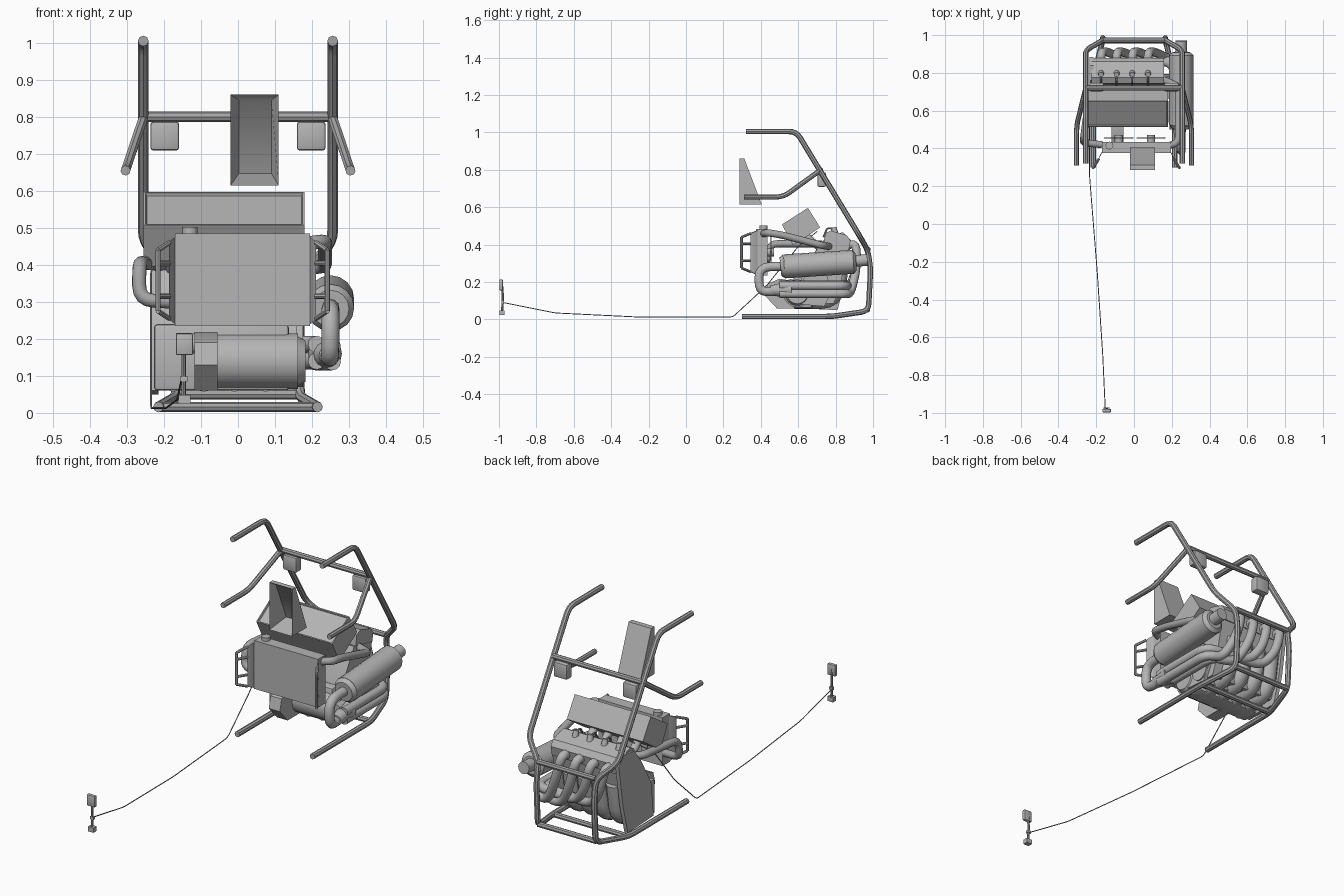
import bpy, bmesh, math
from mathutils import Vector, Matrix

if "Cube" in bpy.data.objects:
    bpy.data.objects.remove(bpy.data.objects["Cube"])

parts = []


def material(name, v):
    m = bpy.data.materials.new(name)
    m.use_nodes = True
    m.diffuse_color = (v, v, v, 1)
    m.node_tree.nodes["Principled BSDF"].inputs["Base Color"].default_value = (v, v, v, 1)
    return m


BODY = material("engine grey", 0.46)
FRAME = material("frame grey", 0.37)


def add_mesh(name, me, mat):
    me.materials.clear()
    me.materials.append(mat)
    ob = bpy.data.objects.new(name, me)
    bpy.context.collection.objects.link(ob)
    parts.append(ob)
    return ob


def from_bm(name, bm, mat=BODY):
    bmesh.ops.recalc_face_normals(bm, faces=bm.faces)
    me = bpy.data.meshes.new(name)
    bm.to_mesh(me)
    bm.free()
    return add_mesh(name, me, mat)


def box(name, centre, size, mat=BODY, bevel=0.0):
    bm = bmesh.new()
    bmesh.ops.create_cube(bm, size=1, matrix=Matrix.Translation(centre) @ Matrix.Diagonal((*size, 1)))
    if bevel:
        bmesh.ops.bevel(bm, geom=bm.edges[:], offset=bevel, segments=2, affect='EDGES', profile=0.5)
    return from_bm(name, bm, mat)


def slab(name, corners, push):
    """Flat outline pushed along a vector."""
    bm = bmesh.new()
    f = bm.faces.new([bm.verts.new(c) for c in corners])
    new = bmesh.ops.extrude_face_region(bm, geom=[f])["geom"]
    bmesh.ops.translate(bm, verts=[v for v in new if isinstance(v, bmesh.types.BMVert)], vec=push)
    return from_bm(name, bm)


def prism(name, profile, x0, x1):
    """Side profile (y, z) pulled along x."""
    return slab(name, [(x0, y, z) for y, z in profile], (x1 - x0, 0, 0))


def cylinder(name, a, b, r1, r2=None, sides=16, mat=BODY):
    a, b = Vector(a), Vector(b)
    turn = (b - a).to_track_quat('Z', 'Y').to_matrix().to_4x4()
    bm = bmesh.new()
    bmesh.ops.create_cone(bm, cap_ends=True, segments=sides, radius1=r1, radius2=r2 or r1,
                          depth=(b - a).length, matrix=Matrix.Translation((a + b) / 2) @ turn)
    return from_bm(name, bm, mat)


def rounded(points, reach):
    """Replace each inner corner of a path by a short arc."""
    p = [Vector(q) for q in points]
    out = [p[0]]
    for a, c, b in zip(p, p[1:], p[2:]):
        s = c + (a - c).normalized() * min(reach, (a - c).length * 0.45)
        e = c + (b - c).normalized() * min(reach, (b - c).length * 0.45)
        for i in range(5):
            t = i / 4
            out.append(s * (1 - t) ** 2 + c * 2 * t * (1 - t) + e * t * t)
    return out + [p[-1]]


def tube(name, points, r, mat=BODY, reach=0.04, sides=12):
    cu = bpy.data.curves.new(name, 'CURVE')
    cu.dimensions = '3D'
    cu.bevel_depth = r
    cu.bevel_resolution = (sides - 4) // 2
    cu.use_fill_caps = True
    path = rounded(points, reach)
    sp = cu.splines.new('POLY')
    sp.points.add(len(path) - 1)
    for q, v in zip(sp.points, path):
        q.co = (*v, 1)
    tmp = bpy.data.objects.new(name + " path", cu)
    bpy.context.collection.objects.link(tmp)
    dg = bpy.context.evaluated_depsgraph_get()
    me = bpy.data.meshes.new_from_object(tmp.evaluated_get(dg))
    bpy.data.objects.remove(tmp)
    return add_mesh(name, me, mat)


def bar(name, half, y, z):
    tube(name, [(-half, y, z), (half, y, z)], 0.014, FRAME, sides=8)


# Tubular frame, both sides
hoop = [(.256, .32, 1.005), (.256, .59, 1.005), (.256, .92, .46), (.165, .972, .37),
        (.165, .987, .27), (.165, .975, .045), (.215, .78, .016), (.215, .30, .016)]
arm = [(.255, .72, .80), (.304, .52, .655), (.304, .31, .655)]
for side, s in (("left", 1), ("right", -1)):
    tube(side + "_frame_hoop", [(s * x, y, z) for x, y, z in hoop], 0.0145, FRAME, sides=8)
    tube(side + "_arm_rail", [(s * x, y, z) for x, y, z in arm], 0.0135, FRAME, sides=8)
    box(side + "_pad", (s * .198, .725, .748), (.078, .045, .078), bevel=0.008)
bar("upper_cross_bar", .255, .72, .80)
bar("rear_cross_bar", .165, .974, .375)
bar("rear_lower_bar", .165, .97, .05)
bar("floor_cross_bar", .215, .78, .016)

# Wedge scoop with a hollow, tapered mouth
bm = bmesh.new()
rings = []
for lo, hi, z0, z1, y0, y1 in ((-.02, .11, .615, .86, .405, .312), (-.02, .11, .615, .86, .285, .285),
                               (.003, .09, .647, .845, .39, .306)):
    rings.append([bm.verts.new(c) for c in ((lo, y0, z0), (hi, y0, z0), (hi, y1, z1), (lo, y1, z1))])
bm.faces.new(rings[0])
bm.faces.new(rings[2])
for a, b in zip(rings, rings[1:]):
    for i in range(4):
        j = (i + 1) % 4
        bm.faces.new((a[i], a[j], b[j], b[i]))
from_bm("intake_scoop", bm)

# Tilted air box above the engine, with a recessed panel
air_box = prism("air_box", [(.513, .508), (.652, .597), (.717, .492), (.572, .396)], -.255, .18)
bm = bmesh.new()
bm.from_mesh(air_box.data)
bm.normal_update()
panel = max(bm.faces, key=lambda f: f.normal.dot(Vector((0, -.55, .83))))
bmesh.ops.inset_region(bm, faces=[panel], thickness=0.008)
bmesh.ops.inset_region(bm, faces=[panel], thickness=0.004, depth=-0.008)
bm.to_mesh(air_box.data)
bm.free()

# Engine block with rounded crankcase ribs, and end covers
prism("engine_block", [(.60, .09), (.79, .085), (.82, .16), (.865, .38), (.72, .41), (.62, .24)], -.22, .16)
prism("timing_cover", [(.60, .06), (.81, .05), (.85, .20), (.885, .42), (.84, .465),
                       (.76, .455), (.70, .38), (.62, .24)], -.235, -.215)
prism("gearbox", [(.62, .08), (.74, .07), (.78, .15), (.74, .28), (.66, .28), (.62, .2)], -.02, .175)
prism("valve_cover", [(.735, .40), (.87, .37), (.88, .42), (.86, .45), (.775, .475), (.745, .46)], -.225, .158)
box("block_front", (-.045, .625, .15), (.365, .1, .18), bevel=0.01)

# Starter drum with its housing
cylinder("drum", (-.055, .595, .14), (.162, .595, .14), .075)
cylinder("drum_flange", (.16, .595, .14), (.182, .595, .14), .068, .056)
cylinder("rear_drum", (.0, .715, .135), (.182, .715, .135), .052)
prism("drum_housing", [(.42, .13), (.485, .06), (.58, .06), (.60, .20), (.50, .218), (.435, .19)], -.118, -.055)
cylinder("small_pump", (-.167, .56, .188), (-.118, .56, .188), .028)

# Crankcase rib, intake runner, coil and exhaust header for each cylinder
ends = [(.212, .185), (.255, .180), (.212, .140), (.255, .138)]
for i, (ex, ez) in enumerate(ends):
    x = -.175 + i * .083
    tube(f"crankcase_rib_{i}", [(x, .83, .30), (x, .80, .10), (x, .58, .10)], .043, reach=.08)
    tube(f"intake_runner_{i}", [(x, .64, .45), (x, .68, .41), (x, .74, .37)], .02)
    cylinder(f"coil_{i}", (x, .80, .455), (x, .79, .492), .017, .014, 10)
    tube(f"coil_lead_{i}", [(x, .79, .485), (x, .755, .49), (x, .735, .44)], .005, FRAME, .015, 8)
    tube(f"header_{i}", [(x, .84, .39), (x, .912, .41), (x + .035, .912, .27), (x + .10, .88, ez),
                         (ex, .855, ez), (ex, .50, ez)], .023, reach=.06)

# Collector, return bend and silencer
cylinder("collector", (.235, .56, .16), (.245, .45, .155), .046, .026)
tube("exhaust_bend", [(.245, .47, .15), (.25, .39, .15), (.25, .39, .28), (.25, .53, .285)], .024, reach=.06)
cylinder("silencer_nose", (.25, .505, .282), (.25, .525, .284), .05, .064)
cylinder("silencer", (.25, .525, .284), (.25, .895, .308), .064)
cylinder("silencer_tail", (.25, .895, .308), (.25, .91, .309), .064, .045)
cylinder("exhaust_tip", (.25, .90, .312), (.25, .97, .318), .031)

# Radiator with cap, fans and angled side brackets
box("radiator", (.0125, .405, .36), (.365, .06, .25))
cylinder("radiator_cap", (-.13, .415, .48), (-.13, .415, .503), .021, sides=12)
for i, x in enumerate((-.08, .09)):
    cylinder(f"fan_hub_{i}", (x, .43, .36), (x, .47, .36), .022)
    for k in range(6):
        blade = box(f"fan_{i}_blade_{k}", (0, 0, .05), (.035, .005, .06))
        blade.matrix_world = Matrix.Translation((x, .455, .36)) @ Matrix.Rotation(k * math.pi / 3, 4, 'Y')
for side, x, s in (("left", .195, 1), ("right", -.17, -1)):
    inner, mid, outer = (x, .375), (x + s * .016, .345), (x + s * .046, .297)
    slab(side + "_bracket_plate", [(*inner, .475), (*mid, .463), (*mid, .252), (*inner, .24)], (0, .008, 0))
    rails = [((*mid, .46), (*outer, .44)), ((*outer, .44), (*outer, .275)), ((*outer, .275), (*mid, .255))]
    rails += [((*mid, z), (*outer, z)) for z in (.315, .405)]
    for k, (a, b) in enumerate(rails):
        tube(f"{side}_bracket_rail_{k}", [a, b], .007, sides=8)

# Coolant hoses
tube("left_hose", [(.17, .41, .455), (.235, .43, .465), (.235, .52, .45), (.235, .73, .395), (.14, .77, .39)],
     .019, FRAME, .03)
tube("right_hose", [(-.15, .75, .40), (-.235, .69, .405), (-.267, .45, .405), (-.267, .43, .305), (-.17, .42, .30)],
     .019, FRAME, .04)

# Control cable running forward to the pedal
tube("control_cable", [(-.15, .70, .47), (-.235, .60, .39), (-.235, .43, .18), (-.235, .25, .013),
                       (-.195, -.25, .013), (-.165, -.70, .035), (-.152, -.985, .092)], .0025, FRAME, .02, 8)
tube("pedal_arm", [(-.147, -.984, .04), (-.147, -.978, .11), (-.147, -.985, .20)], .006, FRAME, .03, 8)
box("pedal_plate", (-.145, -.988, .185), (.046, .018, .058), bevel=.004)
box("pedal_foot", (-.145, -.984, .037), (.032, .026, .024))
box("pedal_pivot", (-.147, -.98, .092), (.02, .014, .014))

# Shading
bpy.ops.object.select_all(action='DESELECT')
for ob in parts:
    ob.select_set(True)
bpy.context.view_layer.objects.active = parts[0]
bpy.ops.object.shade_smooth_by_angle(angle=math.radians(38))
